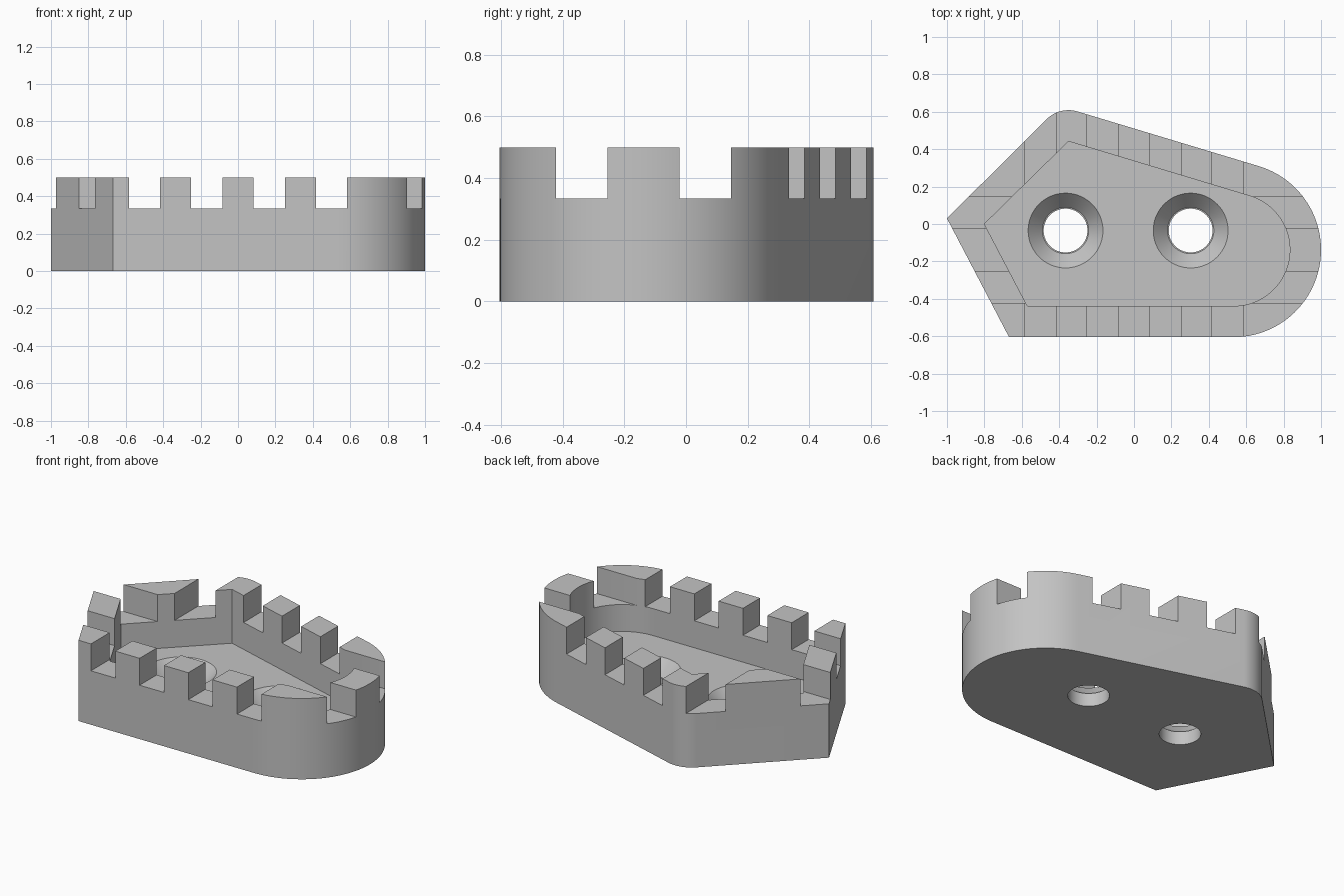
import bpy
import bmesh
from math import cos, sin, radians, tau

if "Cube" in bpy.data.objects:
    bpy.data.objects.remove(bpy.data.objects["Cube"])

U = 1 / 6                    # wall thickness, gap width and tooth height
FLOOR, NOTCH, TOP = U, 2 * U, 3 * U

grey = bpy.data.materials.new("plain_grey")
grey.use_nodes = True
grey.diffuse_color = (0.55, 0.55, 0.55, 1)
grey.node_tree.nodes["Principled BSDF"].inputs["Base Color"].default_value = (0.55, 0.55, 0.55, 1)


def make_object(name, bm):
    bmesh.ops.recalc_face_normals(bm, faces=bm.faces)
    mesh = bpy.data.meshes.new(name)
    bm.to_mesh(mesh)
    bm.free()
    mesh.materials.append(grey)
    obj = bpy.data.objects.new(name, mesh)
    bpy.context.collection.objects.link(obj)
    return obj


def arc(cx, cy, r, start, end, steps):
    angles = [radians(start + (end - start) * i / steps) for i in range(steps + 1)]
    return [(cx + r * cos(a), cy + r * sin(a)) for a in angles]


def prism(name, outline, z0, z1):
    bm = bmesh.new()
    base = bm.faces.new([bm.verts.new((x, y, z0)) for x, y in outline])
    ext = bmesh.ops.extrude_face_region(bm, geom=[base], use_keep_orig=True)
    for v in ext["geom"]:
        if isinstance(v, bmesh.types.BMVert):
            v.co.z = z1
    return make_object(name, bm)


def box(name, x0, x1, y0, y1, z0, z1):
    return prism(name, [(x0, y0), (x1, y0), (x1, y1), (x0, y1)], z0, z1)


def lathe(name, profile, cx, cy, sides=64):
    bm = bmesh.new()
    rings = [[bm.verts.new((cx + r * cos(tau * i / sides), cy + r * sin(tau * i / sides), z))
              for i in range(sides)] for r, z in profile]
    for a, b in zip(rings, rings[1:]):
        for i in range(sides):
            j = (i + 1) % sides
            bm.faces.new((a[i], a[j], b[j], b[i]))
    bm.faces.new(rings[0])
    bm.faces.new(rings[-1])
    return make_object(name, bm)


def cut(target, cutter):
    cutter.hide_render = True
    mod = target.modifiers.new("cut", "BOOLEAN")
    mod.operation = "DIFFERENCE"
    mod.solver = "EXACT"
    mod.object = cutter
    bpy.context.view_layer.objects.active = target
    bpy.ops.object.modifier_apply(modifier=mod.name)
    bpy.data.objects.remove(cutter)


# Outer wall: round right end, small rounded back corner, pointed left end
R, CX, CY = 0.467, 0.533, -0.138
outer = arc(CX, CY, R, -90, 73.1, 48) + arc(-0.35, 0.442, U, 73.1, 135, 14)
outer += [(-1, 0.03), (-0.668, CY - R)]
walls = prism("castle_base", outer, 0, TOP)

# Hollow courtyard above the floor
inner = arc(CX, CY, R - U, -90, 73.1, 48) + [(-0.35, 0.442), (-0.8, 0), (-0.57, CY - R + U)]
cut(walls, prism("courtyard", inner, FLOOR, 1))

# Gaps between the teeth, running straight across both ways
for x in (-0.5, -U, U, 0.5):
    cut(walls, box("gap_across", x - U / 2, x + U / 2, -1, 1, NOTCH, 1))
for y in (-0.338, 0.062):
    cut(walls, box("gap_along", -1.5, 1.5, y - U / 2, y + U / 2, NOTCH, 1))

# Countersunk screw holes
hole = [(0.117, -0.1), (0.117, 0.083), (0.124, 0.083), (0.2, FLOOR), (0.2, FLOOR + 0.05)]
for x in (-0.366, 0.303):
    cut(walls, lathe("screw_hole", hole, x, -0.035))

# Smooth curved walls with crisp edges
bpy.ops.object.select_all(action="DESELECT")
walls.select_set(True)
bpy.context.view_layer.objects.active = walls
bpy.ops.object.shade_smooth_by_angle(angle=radians(25))
